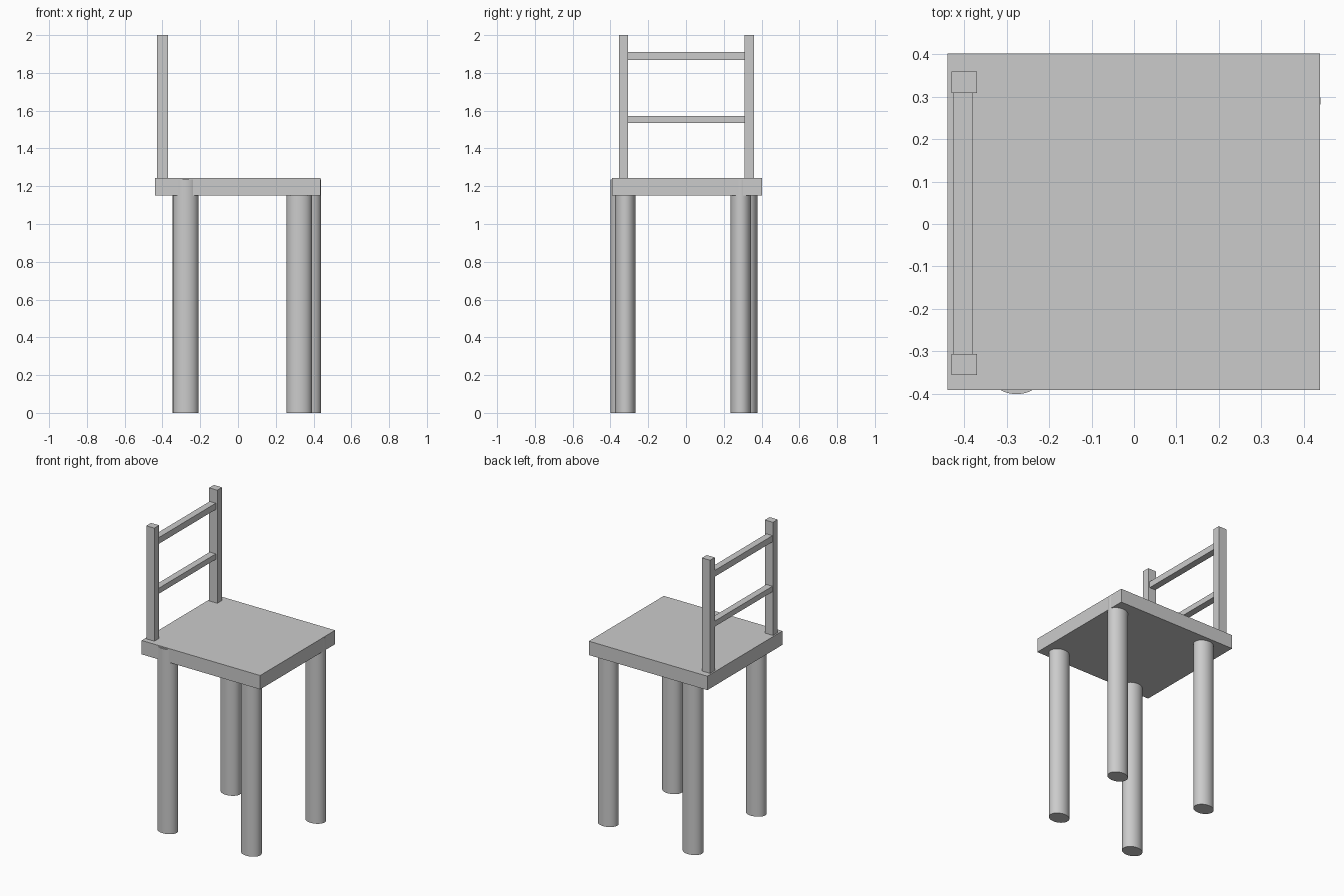
import bpy

if "Cube" in bpy.data.objects:
    bpy.data.objects.remove(bpy.data.objects["Cube"])


def box(name, lo, hi):
    """Axis-aligned box from two opposite corners."""
    mid = [(a + b) / 2 for a, b in zip(lo, hi)]
    bpy.ops.mesh.primitive_cube_add(size=1, location=mid)
    ob = bpy.context.object
    ob.name = name
    ob.scale = [b - a for a, b in zip(lo, hi)]
    bpy.ops.object.transform_apply(location=False, rotation=False, scale=True)
    return ob


def leg(name, x, y, height=1.235):
    """Oval column, wider along x than y, with its top sunk into the seat."""
    bpy.ops.mesh.primitive_cylinder_add(vertices=48, radius=1, depth=height,
                                        location=(x, y, height / 2))
    ob = bpy.context.object
    ob.name = name
    ob.scale = (0.067, 0.054, 1)
    bpy.ops.object.transform_apply(location=False, rotation=False, scale=True)
    bpy.ops.object.shade_smooth_by_angle()
    return ob


# Seat slab
box("seat", (-0.44, -0.391, 1.15), (0.438, 0.402, 1.243))

# Four slightly irregularly placed legs
for name, x, y in (("front_left_leg", -0.277, -0.347),
                   ("front_right_leg", 0.324, -0.321),
                   ("back_left_leg", -0.279, 0.324),
                   ("back_right_leg", 0.373, 0.290)):
    leg(name, x, y)

# Backrest posts
for name, y in (("front_post", -0.331), ("back_post", 0.334)):
    box(name, (-0.43, y - 0.025, 1.2), (-0.37, y + 0.025, 2.0))

# Backrest rails
for name, z0, z1 in (("lower_rail", 1.534, 1.571), ("upper_rail", 1.868, 1.91)):
    box(name, (-0.426, -0.31, z0), (-0.381, 0.313, z1))
